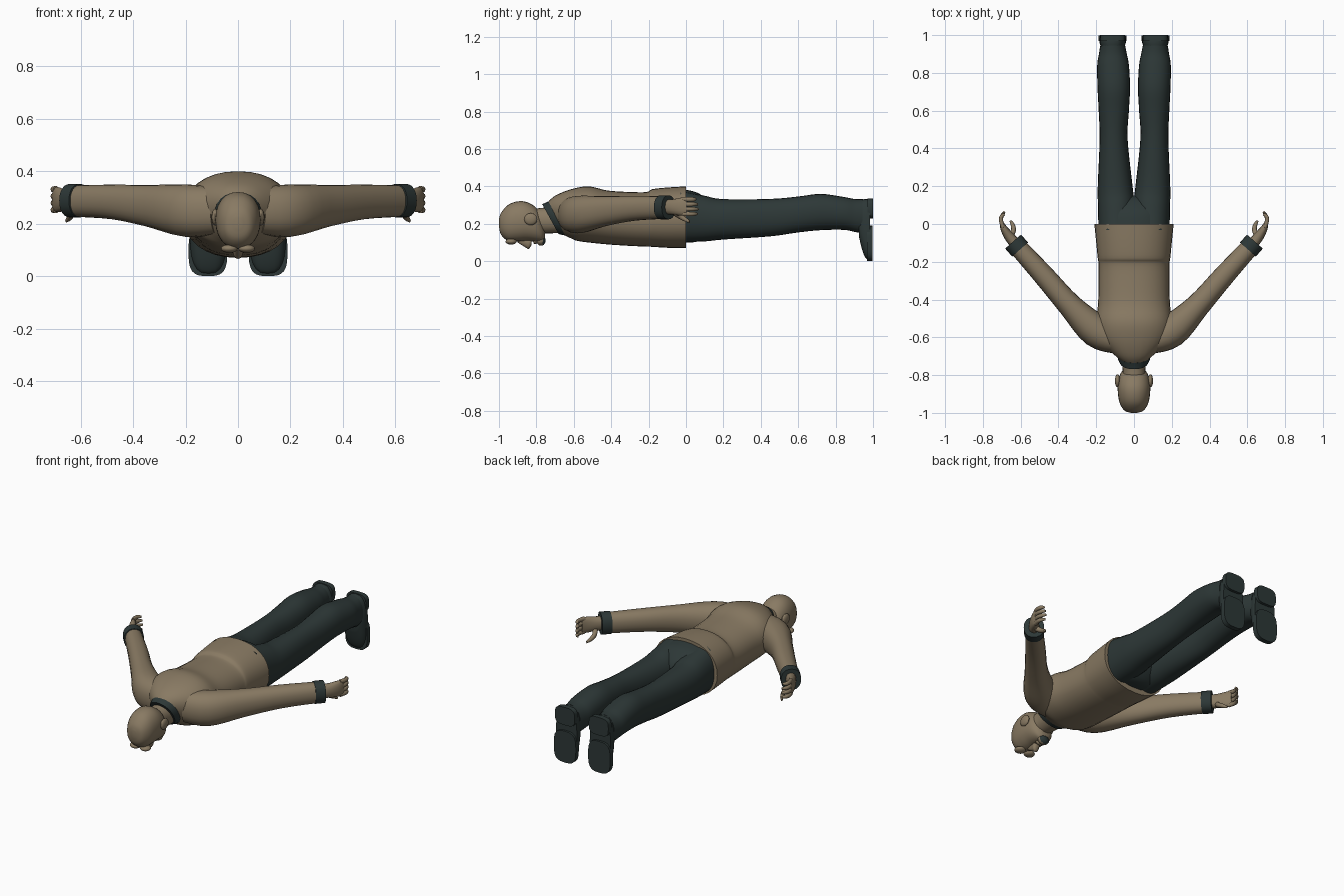
import bpy, bmesh, math
from mathutils import Vector

cube = bpy.data.objects.get("Cube")
if cube:
    bpy.data.objects.remove(cube, do_unlink=True)


def material(name, color):
    m = bpy.data.materials.new(name)
    m.use_nodes = True
    m.diffuse_color = color
    m.node_tree.nodes["Principled BSDF"].inputs["Base Color"].default_value = color
    return m


TAN = material("tan", (0.25, 0.195, 0.125, 1))
DARK = material("dark slate", (0.026, 0.039, 0.038, 1))


def finish(name, bm, mat, mirror):
    bmesh.ops.recalc_face_normals(bm, faces=bm.faces)
    mesh = bpy.data.meshes.new(name)
    bm.to_mesh(mesh)
    bm.free()
    mesh.materials.append(mat)
    ob = bpy.data.objects.new(name, mesh)
    bpy.context.collection.objects.link(ob)
    bpy.ops.object.select_all(action="DESELECT")
    ob.select_set(True)
    bpy.context.view_layer.objects.active = ob
    bpy.ops.object.shade_smooth_by_angle(angle=math.radians(45))
    if mirror:
        ob.modifiers.new("Mirror", "MIRROR").use_mirror_merge = False
    return ob


def spline(a, b, c, d, t):
    return 0.5 * (2*b + (c - a)*t + (2*a - 5*b + 4*c - d)*t*t + (3*b - a - 3*c + d)*t**3)


def loft(name, rings, mat, mirror=False, sides=24, steps=4, power=2.2):
    """Rings are (x, y, z, half width, half height, lean); section turns with the path."""
    rings = [tuple(r) + (0,) * (6 - len(r)) for r in rings]
    full = []
    for i in range(len(rings) - 1):
        quad = [rings[max(0, min(len(rings) - 1, i + k))] for k in (-1, 0, 1, 2)]
        full += [[spline(*v, s / steps) for v in zip(*quad)] for s in range(steps)]
    full.append(rings[-1])
    bm = bmesh.new()
    loops = []
    for i, (x, y, z, w, h, lean) in enumerate(full):
        p, q = full[max(0, i - 1)], full[min(len(full) - 1, i + 1)]
        along = Vector((q[0] - p[0], q[1] - p[1], 0)).normalized()
        across = Vector((along.y, -along.x, 0))
        loop = []
        for k in range(sides):
            a = math.tau * k / sides
            c, s = math.cos(a), math.sin(a)
            u = math.copysign(abs(c) ** (2 / power), c) * w
            v = math.copysign(abs(s) ** (2 / power), s) * h
            loop.append(bm.verts.new(Vector((x, y + lean * v, z + v)) + across * u))
        loops.append(loop)
    for a, b in zip(loops, loops[1:]):
        for k in range(sides):
            n = (k + 1) % sides
            bm.faces.new((a[k], a[n], b[n], b[k]))
    bm.faces.new(loops[0])
    bm.faces.new(loops[-1])
    return finish(name, bm, mat, mirror)


def body(name, rows, mat, x=0, **kw):
    """Rows are (y, low z, high z, half width, lean)."""
    return loft(name, [(x, r[0], (r[1] + r[2]) / 2, r[3], (r[2] - r[1]) / 2, *r[4:])
                       for r in rows], mat, **kw)


def ball(name, centre, size, mat, mirror=False):
    bm = bmesh.new()
    bmesh.ops.create_uvsphere(bm, u_segments=16, v_segments=10, radius=1)
    for v in bm.verts:
        v.co = Vector(a * b + c for a, b, c in zip(v.co, size, centre))
    return finish(name, bm, mat, mirror)


# Head and face
body("head", [(-1.0, .185, .225, .015), (-.988, .14, .26, .05), (-.95, .108, .302, .075),
              (-.9, .105, .32, .085), (-.85, .108, .316, .085), (-.8, .105, .285, .075),
              (-.77, .105, .23, .055), (-.755, .125, .19, .03)], TAN)
body("neck", [(-.85, .16, .28, .06), (-.77, .15, .285, .06), (-.68, .15, .3, .07)], TAN)
body("nose", [(-.9, .1, .13, .01), (-.86, .075, .13, .016), (-.84, .066, .13, .02),
              (-.825, .09, .13, .016)], TAN, sides=12)
ball("brow", (.033, -.935, .105), (.032, .03, .016), TAN, True)
ball("lips", (0, -.805, .105), (.028, .012, .014), TAN)
ball("ear", (.087, -.83, .225), (.014, .035, .032), TAN, True)
chin = ball("chin", (0, -.775, .11), (.035, .025, .027), TAN)
chin.data.materials.append(DARK)
for f in chin.data.polygons:
    f.material_index = int(f.normal.y > .3)

# Pullover with open neck and straight hem
body("pullover", [(-.695, .14, .315, .085, -.5), (-.66, .125, .35, .13, -.35),
                  (-.6, .11, .385, .185, -.1), (-.52, .1, .4, .2), (-.42, .09, .378, .19),
                  (-.3, .082, .37, .188), (-.21, .078, .37, .188), (-.18, .077, .385, .192),
                  (-.1, .072, .394, .2), (0, .07, .4, .21)], TAN, sides=32)
body("collar", [(-.725, .145, .305, .077, -.55), (-.705, .14, .312, .086, -.55),
                (-.685, .135, .32, .092, -.55)], DARK)

# Arms, cuffs and hands
loft("sleeve", [(.08, -.62, .25, .07, .09), (.2, -.565, .25, .088, .1),
                (.34, -.43, .268, .064, .08), (.48, -.27, .283, .056, .066),
                (.63, -.105, .287, .048, .06)], TAN, True)
loft("cuff", [(.603, -.135, .288, .056, .064), (.64, -.093, .288, .056, .064)], DARK, True)
loft("palm", [(.62, -.115, .29, .03, .038), (.66, -.067, .29, .027, .042),
              (.688, -.025, .292, .019, .048), (.7, .005, .292, .011, .044)], TAN, True, sides=16)
for i, label in enumerate(("little", "ring", "middle", "index")):
    z, reach = .331 - i * .026, (.052, .062, .066, .06)[i]
    loft(label + "_finger", [(.694, -.015, z, .011, .013), (.704, .018, z, .011, .012),
                             (.7, .042, z, .01, .011), (.685, reach, z, .005, .006)],
         TAN, True, sides=10, steps=3)
loft("thumb", [(.655, -.065, .265, .016, .02), (.638, -.035, .242, .013, .016),
               (.642, -.005, .225, .011, .013), (.655, .018, .212, .005, .007)],
     TAN, True, sides=10, steps=3)

# Trousers
body("seat", [(-.04, .1, .385, .188), (.0, .1, .382, .188), (.07, .108, .362, .18),
              (.13, .16, .31, .1), (.15, .2, .26, .04)], DARK, sides=32)
loft("trouser_leg", [(.092, -.03, .24, .096, .138), (.094, .1, .228, .097, .122),
                     (.1, .2, .224, .092, .108), (.108, .45, .233, .074, .1),
                     (.107, .6, .25, .08, .096), (.107, .72, .263, .086, .097),
                     (.111, .84, .256, .084, .088), (.112, .9, .245, .074, .088),
                     (.113, .945, .24, .066, .092)], DARK, True)

# Shoes: upper, heel block and front sole
body("shoe_upper", [(.925, .13, .325, .056), (.942, .06, .33, .064), (.962, .015, .333, .07),
                    (.984, .006, .333, .07)], DARK, x=.113, mirror=True, power=2.8)
body("shoe_heel", [(.97, .228, .336, .066), (1.0, .228, .336, .066)],
     DARK, x=.113, mirror=True, power=3.5, steps=1)
body("shoe_sole", [(.968, 0, .19, .074), (.997, 0, .19, .074)],
     DARK, x=.115, mirror=True, power=3.2, steps=1)
